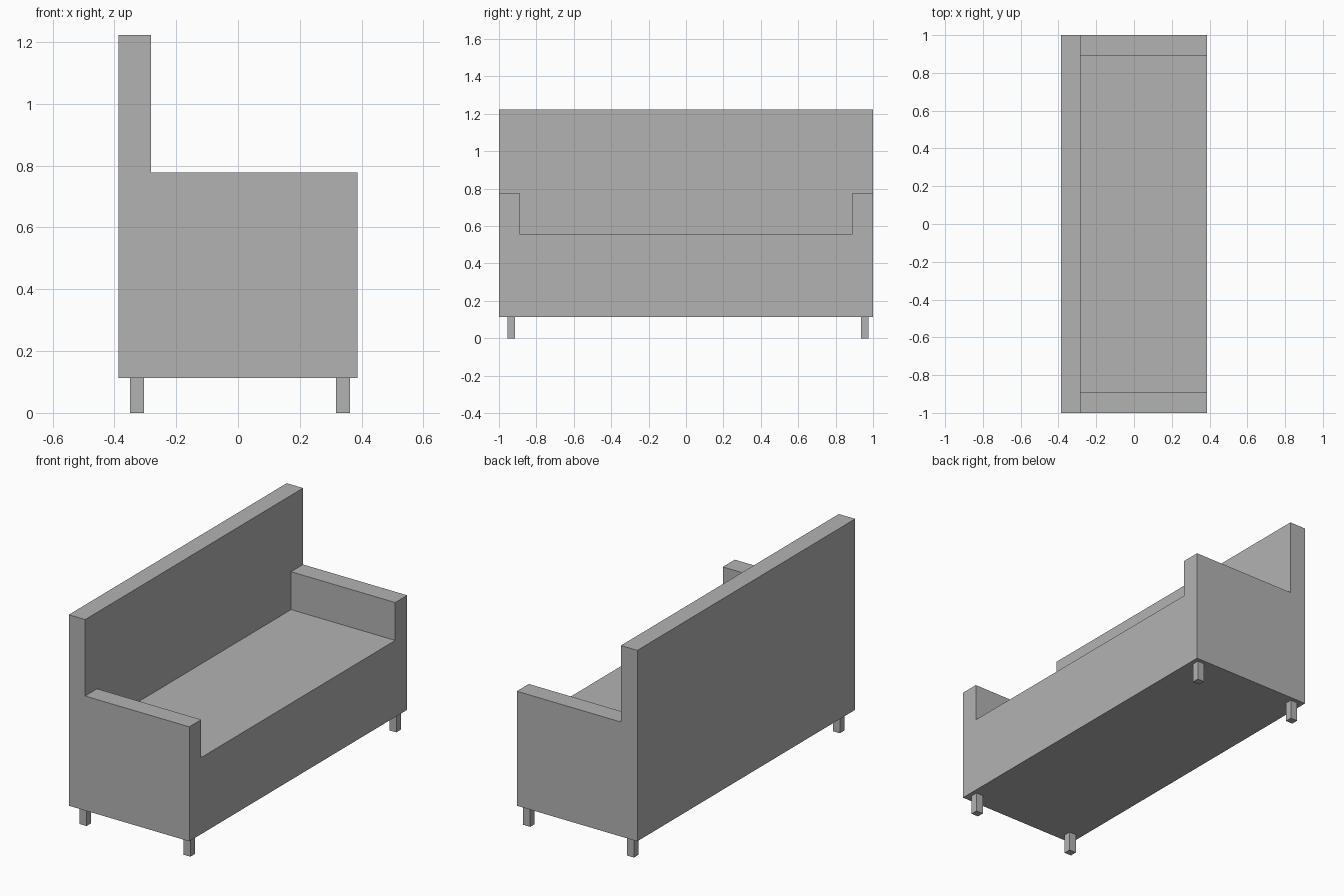
import bpy
import bmesh
from mathutils import Vector

default_cube = bpy.data.objects.get("Cube")
if default_cube:
    bpy.data.objects.remove(default_cube, do_unlink=True)

grey = bpy.data.materials.new("plain_grey")
grey.use_nodes = True
COLOUR = (0.45, 0.45, 0.45, 1)
grey.diffuse_color = COLOUR
grey.node_tree.nodes["Principled BSDF"].inputs["Base Color"].default_value = COLOUR

DEPTH, WIDTH = 0.387, 1.0                      # half sizes
BASE, SEAT, ARM, TOP = 0.113, 0.558, 0.778, 1.222
BACK_FACE, ARM_INNER = -0.282, 0.89


def prism(name, profile, x0, x1):
    """Extrude a closed (y, z) profile along x."""
    bm = bmesh.new()
    face = bm.faces.new([bm.verts.new((x0, y, z)) for y, z in profile])
    grown = bmesh.ops.extrude_face_region(bm, geom=[face])
    moved = [v for v in grown["geom"] if isinstance(v, bmesh.types.BMVert)]
    bmesh.ops.translate(bm, verts=moved, vec=Vector((x1 - x0, 0, 0)))
    bmesh.ops.recalc_face_normals(bm, faces=bm.faces)
    mesh = bpy.data.meshes.new(name)
    bm.to_mesh(mesh)
    bm.free()
    mesh.materials.append(grey)
    obj = bpy.data.objects.new(name, mesh)
    bpy.context.collection.objects.link(obj)
    return obj


def box(name, x0, x1, y0, y1, z0, z1):
    return prism(name, [(y0, z0), (y1, z0), (y1, z1), (y0, z1)], x0, x1)


# Sofa body: a solid block with the seat and arm space carved out
body = box("sofa_body", -DEPTH, DEPTH, -WIDTH, WIDTH, BASE, TOP)
half = [(ARM_INNER, SEAT), (ARM_INNER, ARM), (WIDTH + 0.2, ARM), (WIDTH + 0.2, TOP + 0.2)]
cutter = prism("seat_cutter", half + [(-y, z) for y, z in reversed(half)],
               BACK_FACE, DEPTH + 0.2)
cutter.hide_render = True
carve = body.modifiers.new("carve_seat", "BOOLEAN")
carve.operation = "DIFFERENCE"
carve.solver = "EXACT"
carve.object = cutter
bpy.context.view_layer.objects.active = body
bpy.ops.object.modifier_apply(modifier=carve.name)
bpy.data.objects.remove(cutter, do_unlink=True)

# Four square legs
for side, x in (("back", -0.327), ("front", 0.34)):
    for end, y in (("right", -0.934), ("left", 0.956)):
        box(f"{side}_{end}_leg", x - 0.0225, x + 0.0225,
            y - 0.021, y + 0.021, 0, BASE)
